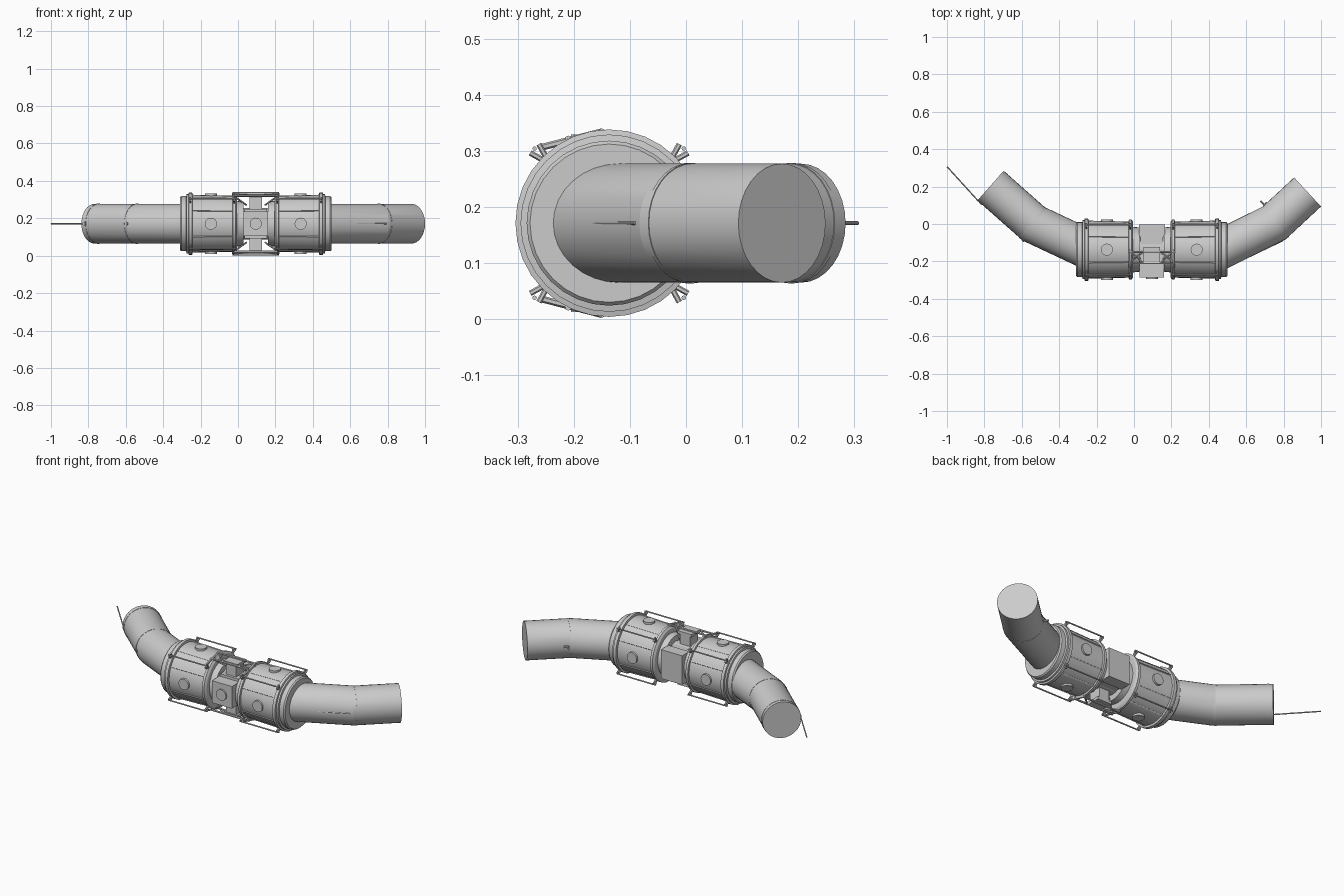
import bpy, bmesh, math
from mathutils import Vector, Matrix

if "Cube" in bpy.data.objects:
    bpy.data.objects.remove(bpy.data.objects["Cube"])

CX, CY, CZ = 0.095, -0.137, 0.171      # centre of the connecting node
SIDES = 32


def finish(bm, name, smooth=False):
    bmesh.ops.recalc_face_normals(bm, faces=bm.faces)
    me = bpy.data.meshes.new(name)
    bm.to_mesh(me)
    bm.free()
    ob = bpy.data.objects.new(name, me)
    bpy.context.collection.objects.link(ob)
    if smooth:
        bpy.ops.object.select_all(action='DESELECT')
        ob.select_set(True)
        bpy.context.view_layer.objects.active = ob
        bpy.ops.object.shade_smooth_by_angle(angle=math.radians(14))
    return ob


def skin(rings, name):
    """Closed surface through a list of vertex rings."""
    bm = bmesh.new()
    rs = [[bm.verts.new(p) for p in r] for r in rings]
    n = len(rs[0])
    for a, b in zip(rs, rs[1:]):
        for i in range(n):
            j = (i + 1) % n
            bm.faces.new((a[i], a[j], b[j], b[i]))
    bm.faces.new(rs[0][::-1])
    bm.faces.new(rs[-1])
    return finish(bm, name, True)


def lathe(name, profile, side):
    """Turn (distance from node, radius) points about the long axis."""
    rings = []
    for u, r in profile:
        rings.append([(CX + side * u, CY + r * math.cos(a), CZ + r * math.sin(a))
                      for a in (2 * math.pi * i / SIDES for i in range(SIDES))])
    return skin(rings, name)


def pipe(name, path, r):
    """Mitred pipe along a path in the horizontal plane."""
    pts = [Vector((x, y, CZ)) for x, y in path]
    rings = []
    for i, p in enumerate(pts):
        d1 = (p - pts[max(i - 1, 0)]).normalized()
        d2 = (pts[min(i + 1, len(pts) - 1)] - p).normalized()
        t = (d1 + d2).normalized()
        k = 1 / max(t.dot(d1), t.dot(d2))
        s = Vector((-t.y, t.x, 0)) * k
        rings.append([p + s * r * math.cos(a) + Vector((0, 0, r * math.sin(a)))
                      for a in (2 * math.pi * j / SIDES for j in range(SIDES))])
    return skin(rings, name)


def rod(name, a, b, r, n=8):
    a, b = Vector(a), Vector(b)
    d = b - a
    bm = bmesh.new()
    m = Matrix.Translation((a + b) / 2) @ d.to_track_quat('Z', 'Y').to_matrix().to_4x4()
    bmesh.ops.create_cone(bm, cap_ends=True, segments=n, radius1=r, radius2=r,
                          depth=d.length, matrix=m)
    return finish(bm, name, n > 12)


def box(name, lo, hi):
    lo, hi = Vector(lo), Vector(hi)
    bm = bmesh.new()
    bmesh.ops.create_cube(bm, size=1, matrix=Matrix.Translation((lo + hi) / 2)
                          @ Matrix.Diagonal((*(hi - lo), 1)))
    return finish(bm, name)


def polar(u, r, deg, side, off=0.0):
    """Point on a drum at an angle around the long axis, shifted sideways by off."""
    a = math.radians(deg)
    c, s = math.cos(a), math.sin(a)
    return Vector((CX + side * u, CY + r * c - off * s, CZ + r * s + off * c))


for side, tag in ((-1, "left"), (1, "right")):
    # drum with stepped flanges and raised rims
    lathe(tag + "_drum", [(0.066, 0.085), (0.066, 0.118), (0.1, 0.122), (0.1, 0.148),
                          (0.108, 0.160), (0.122, 0.160), (0.124, 0.150),
                          (0.338, 0.155), (0.34, 0.167), (0.358, 0.167), (0.36, 0.158),
                          (0.37, 0.158), (0.372, 0.147), (0.398, 0.147),
                          (0.405, 0.141), (0.405, 0.1)], side)
    for k in range(4):
        q = 90 * k
        # round hatch
        rod(tag + "_hatch", polar(0.24, 0.14, q, side), polar(0.24, 0.162, q, side), 0.032, 24)
        # seams along the drum
        for d in (-27, 27):
            rod(tag + "_seam", polar(0.123, 0.150, q + d, side),
                polar(0.339, 0.155, q + d, side), 0.0045, 4)
        # handrail on diagonal posts
        rod(tag + "_handrail", polar(0.105, 0.188, q + 45, side),
            polar(0.358, 0.188, q + 45, side), 0.004)
        for u in (0.115, 0.35):
            for o in (-0.011, 0.011):
                rod(tag + "_rail_post", polar(u, 0.15, q + 45, side),
                    polar(u, 0.188, q + 45, side, o), 0.005, 6)

# bent pipes with joint collars
left = [(-0.22, -0.148), (-0.535, 0.0), (-0.767, 0.205)]
right = [(0.42, -0.158), (0.749, 0.005), (0.928, 0.171)]
R = 0.106
pipe("left_pipe", left, R)
pipe("right_pipe", right, R)


def along(a, b, f):
    return tuple(Vector(a).lerp(Vector(b), f))


for name, a, b, f in (("left_end_collar", left[1], left[2], 0.9),
                      ("left_bend_collar", left[1], left[2], 0.01),
                      ("right_bend_collar", right[1], right[2], 0.01)):
    pipe(name, [along(a, b, f), along(a, b, f + 0.03)], R + 0.0015)

# antenna, seam strip and small stub fitting
rod("antenna", (-0.83, 0.12, CZ), (-0.999, 0.306, CZ), 0.0035)
rod("pipe_strip", (0.5, -0.231, CZ), (0.795, -0.09, CZ), 0.003)
rod("stub_fitting", (0.715, 0.085, CZ), (0.675, 0.124, CZ), 0.005)
rod("stub_foot", (0.69, 0.085, CZ), (0.712, 0.115, CZ), 0.007)
for x, y in ((-0.594, -0.087), (-0.82, 0.112)):
    rod("pipe_stud", (x + 0.01, y + 0.01, CZ), (x - 0.004, y - 0.004, CZ), 0.009)

# central node: hub tube, core, front and rear docking boxes
rod("hub_tube", (0.02, CY, CZ), (0.17, CY, CZ), 0.085, 24)
box("node_core", (0.035, -0.215, CZ - 0.08), (0.155, -0.06, CZ + 0.08))
box("front_port", (0.03, -0.285, CZ - 0.065), (0.16, -0.2, CZ + 0.065))
rod("front_port_hatch", (CX, -0.27, CZ), (CX, -0.294, CZ), 0.032, 24)
box("rear_block", (0.027, -0.07, CZ - 0.085), (0.165, -0.003, CZ + 0.085))
box("rear_plate", (0.016, -0.062, CZ - 0.06), (0.174, -0.045, CZ + 0.06))
box("node_column", (0.062, -0.2, 0.018), (0.128, -0.125, 0.325))

# bridging frames above and below the node
for s, tag in ((1, "upper"), (-1, "lower")):
    def p(x, y, h):
        return (x, y, CZ + s * h)
    for y, h in ((-0.15, 0.163), (-0.21, 0.150)):
        rod(tag + "_bridge_bar", p(-0.03, y, h), p(0.22, y, h), 0.006, 6)
    for m in (-1, 1):
        x = CX + m * 0.12
        rod(tag + "_bridge_post", p(x, -0.15, 0.163), p(x, -0.15, 0.11), 0.007, 6)
        rod(tag + "_bridge_end", p(x, -0.15, 0.163), p(x, -0.258, 0.135), 0.006, 6)
        rod(tag + "_bridge_brace", p(x, -0.14, 0.16), p(CX + m * 0.05, -0.205, 0.15), 0.005, 6)
        rod(tag + "_bridge_leg", p(x, -0.205, 0.15), p(CX + m * 0.05, -0.15, 0.1), 0.005, 6)
    box(tag + "_node_cap", (0.05, -0.205, CZ + s * 0.15 - 0.008),
        (0.14, -0.122, CZ + s * 0.15 + 0.008))
